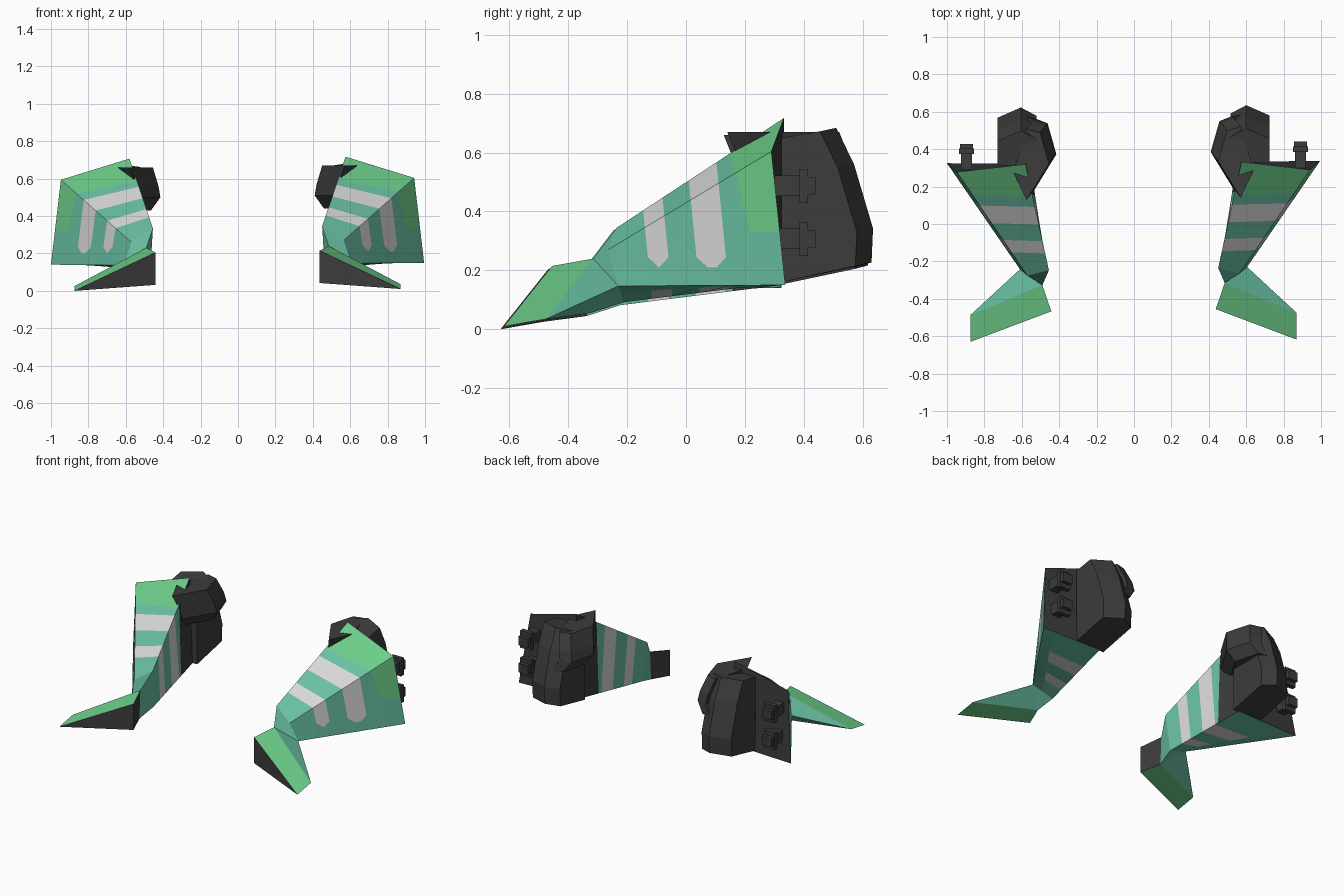
import bpy, bmesh
from mathutils import Vector, Matrix

if "Cube" in bpy.data.objects:
    bpy.data.objects.remove(bpy.data.objects["Cube"])

COLOURS = [("teal", (0.14, 0.52, 0.36)), ("bright_green", (0.15, 0.61, 0.25)),
           ("pale_grey", (0.68, 0.68, 0.68)), ("charcoal", (0.045, 0.045, 0.045))]
MATS = []
for name, c in COLOURS:
    m = bpy.data.materials.new(name)
    m.diffuse_color = (*c, 1)
    m.use_nodes = True
    m.node_tree.nodes["Principled BSDF"].inputs["Base Color"].default_value = m.diffuse_color
    MATS.append(m)
TEAL, GREEN, GREY, DARK = range(4)


def finish(bm, name):
    """Make the right-hand object and its mirrored left-hand partner."""
    bmesh.ops.recalc_face_normals(bm, faces=bm.faces)
    for side in ("right", "left"):
        if side == "left":
            bm.transform(Matrix.Translation((-0.005, -0.012, -0.01)) @ Matrix.Scale(-1, 4, (1, 0, 0)))
            bmesh.ops.reverse_faces(bm, faces=bm.faces)
        me = bpy.data.meshes.new(f"{side}_{name}")
        bm.to_mesh(me)
        for m in MATS:
            me.materials.append(m)
        bpy.context.collection.objects.link(bpy.data.objects.new(f"{side}_{name}", me))
    bm.free()


def build(points, faces):
    """points: dict of named corners, faces: (corner names, index)."""
    bm = bmesh.new()
    v = {k: bm.verts.new(p) for k, p in points.items()}
    for names, idx in faces:
        bm.faces.new([v[n] for n in names.split()]).material_index = idx
    return bm


def loft(rings, name):
    """Dark closed solid through equal-length rings."""
    bm = bmesh.new()
    vs = [[bm.verts.new(p) for p in r] for r in rings]
    n = len(vs[0])
    for a, b in zip(vs, vs[1:]):
        for i in range(n):
            bm.faces.new((a[i], a[(i + 1) % n], b[(i + 1) % n], b[i]))
    bm.faces.new(vs[0])
    bm.faces.new(vs[-1])
    for f in bm.faces:
        f.material_index = DARK
    finish(bm, name)


P = {  # shared corners of the shell and the front fin
    "ridge_f": (0.45, -0.235, 0.345), "ridge_b": (0.575, 0.332, 0.717),
    "crease_f": (0.565, -0.265, 0.27), "crease_b": (0.942, 0.29, 0.604),
    "low_f": (0.605, -0.23, 0.147), "low_b": (0.995, 0.337, 0.15),
    "waist": (0.485, -0.315, 0.24), "waist_low": (0.485, -0.325, 0.055),
    "in_f": (0.465, -0.21, 0.092), "in_b": (0.55, 0.333, 0.16),
    "fin_in": (0.437, -0.455, 0.215), "fin_in_low": (0.437, -0.455, 0.042),
    "fin_back": (0.87, -0.475, 0.035), "fin_tip": (0.87, -0.618, 0.01)}


def pick(faces):
    used = {n for names, _ in faces for n in names.split()}
    return build({k: P[k] for k in P if k in used}, faces)


# Front fin
finish(pick([("fin_in waist fin_back fin_tip", GREEN), ("waist low_f fin_back", TEAL),
             ("fin_in_low waist_low fin_back fin_tip", GREEN), ("waist_low low_f fin_back", TEAL),
             ("fin_in fin_in_low fin_tip", DARK), ("fin_in waist waist_low fin_in_low", DARK)]),
       "front_fin")

# Main shell: faces carry a role first, then get a colour by rule
TOP, SIDE, INNER, UNDER, NOSE, BACK = range(6)
bm = pick([("ridge_f crease_f crease_b ridge_b", TOP), ("crease_f low_f low_b crease_b", SIDE),
           ("ridge_f waist low_f crease_f", NOSE), ("ridge_f in_f waist_low waist", NOSE),
           ("ridge_f ridge_b in_b in_f", INNER), ("waist_low in_f low_f", UNDER),
           ("in_f in_b low_b low_f", UNDER), ("ridge_b crease_b low_b in_b", BACK)])


def cut(roles, n, d):
    n = Vector(n)
    faces = [f for f in bm.faces if f.material_index in roles]
    geom = faces + list({e for f in faces for e in f.edges}) + list({v for f in faces for v in f.verts})
    bmesh.ops.bisect_plane(bm, geom=geom, plane_co=n * (d / n.length_squared), plane_no=n)


STRIPES = [(0.01, 0.11), (-0.155, -0.085)]
END, R = 0.21, 0.035
UN = Vector((0.823, -0.568, 0))
WRAP = (TOP, SIDE, INNER, UNDER)
for lo, hi in STRIPES:
    for c in (lo, hi):
        cut(WRAP, (0, 1, 0.1), c + 0.05)
    cut((SIDE,), (0, 1, 1.1), END + lo + R + 0.05)
    cut((SIDE,), (0, -1, 0.9), END - hi + R - 0.05)
cut((SIDE,), (0, 0, 1), END)
cut((UNDER,), UN, 0.565)
cut((TOP, SIDE), (0, 1, 0.25), 0.30)
cut((SIDE,), (0, 0, 1), 0.33)
cut((INNER,), (0, 1, 0), 0.17)


def colour(role, p):
    if role == BACK or (role == INNER and p.y > 0.17):
        return DARK
    if role in (TOP, SIDE) and p.y + 0.25 * p.z > 0.30 and (role == TOP or p.z > 0.33):
        return GREEN
    if role in WRAP:
        t = p.y + 0.1 * (p.z - 0.5)
        for lo, hi in STRIPES:
            if lo < t < hi:
                h = p.z - END
                if role == SIDE and (h < 0 or h + t - lo < R or h + hi - t < R):
                    return TEAL
                if role == UNDER and UN.dot(p) > 0.565:
                    return TEAL
                return GREY
    return TEAL


for f in bm.faces:
    f.material_index = colour(f.material_index, f.calc_center_median())
finish(bm, "shell")

# Rear pod: slanted body with a pointed back
levels = [(0.455, 0.672, 0.65), (0.515, 0.55, 0.52), (0.58, 0.33, 0.32), (0.575, 0.215, 0.16)]
loft([[(0.725, 0.325, zb), (0.725, y, z), (0.60, y + 0.055, z + 0.012), (0.515, y + 0.01, z), (0.515, 0.325, zb)]
      for y, z, zb in levels], "rear_pod")

# Inner bulge on the pod
plan = [(0.53, 0.19), (0.41, 0.385), (0.457, 0.55), (0.53, 0.57), (0.60, 0.34)]
loft([[(x + dx, y + dy, z) for x, y in plan]
      for dx, dy, z in ((0.05, 0.02, 0.44), (0, 0, 0.51), (0.01, -0.01, 0.57), (0.04, -0.05, 0.67))],
     "inner_bulge")

# Two clips on the back panel: stem, flange and tip
for label, zc in (("upper", 0.487), ("lower", 0.307)):
    for part, y0, y1, w, h in (("stem", 0.30, 0.385, 0.06, 0.07), ("flange", 0.385, 0.415, 0.08, 0.115),
                               ("tip", 0.415, 0.44, 0.07, 0.06)):
        loft([[(0.89 + sx * w / 2, y, zc + sz * h / 2)
               for sx, sz in ((-1, -1), (1, -1), (1, 1), (-1, 1))] for y in (y0, y1)],
             f"{label}_clip_{part}")
